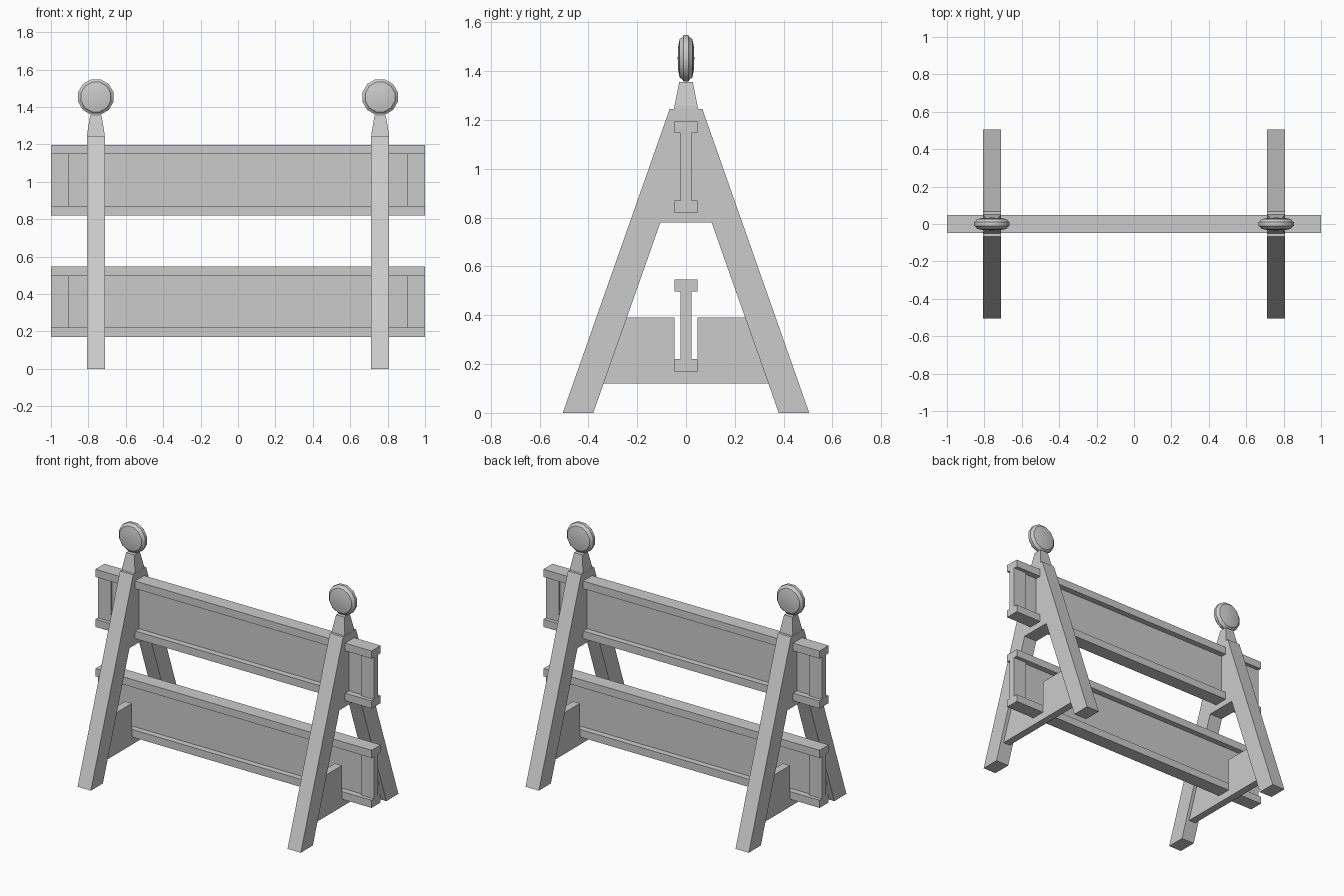
import bpy, bmesh
from math import radians, pi, cos, sin

cube = bpy.data.objects.get("Cube")
if cube:
    bpy.data.objects.remove(cube)

GREY = (0.6, 0.6, 0.6, 1)
grey = bpy.data.materials.new("plain grey")
grey.use_nodes = True
grey.diffuse_color = GREY
grey.node_tree.nodes["Principled BSDF"].inputs["Base Color"].default_value = GREY


def finish(name, bm):
    bmesh.ops.recalc_face_normals(bm, faces=bm.faces)
    mesh = bpy.data.meshes.new(name)
    bm.to_mesh(mesh)
    bm.free()
    mesh.materials.append(grey)
    ob = bpy.data.objects.new(name, mesh)
    bpy.context.collection.objects.link(ob)
    return ob


def extrude_x(name, half, x0, x1):
    """Extrude a y-z outline, given as its +y half, along x."""
    outline = half + [(-y, z) for y, z in reversed(half)]
    bm = bmesh.new()
    face = bm.faces.new([bm.verts.new((x0, y, z)) for y, z in outline])
    ext = bmesh.ops.extrude_face_region(bm, geom=[face])["geom"]
    moved = [v for v in ext if isinstance(v, bmesh.types.BMVert)]
    bmesh.ops.translate(bm, verts=moved, vec=(x1 - x0, 0, 0))
    return finish(name, bm)


def box(name, x0, x1, y, z0, z1):
    return extrude_x(name, [(y, z0), (y, z1)], x0, x1)


# Horizontal boards: two flanges, a thin web and thicker end blocks
def board(level, z0, z1):
    rim = 0.05
    box(level + "_bottom_flange", -1, 1, 0.047, z0, z0 + rim)
    box(level + "_top_flange", -1, 1, 0.047, z1 - rim, z1)
    box(level + "_web", -0.905, 0.905, 0.008, z0 + rim, z1 - rim)
    for side, s in (("left", 1), ("right", -1)):
        box(f"{level}_{side}_end_block", s * 0.905, s, 0.022, z0 + rim, z1 - rim)


board("upper_board", 0.82, 1.197)
board("lower_board", 0.17, 0.547)


# Square neck that tapers up to the lamp
def neck(name, x):
    bm = bmesh.new()
    rings = []
    for z, wx, wy in ((1.245, 0.047, 0.05), (1.26, 0.046, 0.047), (1.355, 0.03, 0.028)):
        rings.append([bm.verts.new((x + i * wx, j * wy, z))
                      for i, j in ((-1, -1), (1, -1), (1, 1), (-1, 1))])
    for low, high in zip(rings, rings[1:]):
        for k in range(4):
            n = (k + 1) % 4
            bm.faces.new((low[k], low[n], high[n], high[k]))
    bm.faces.new(rings[0])
    bm.faces.new(rings[-1])
    finish(name, bm)


# Round lamp, a domed disc on both faces
def lamp(name, x, z, sides=12):
    half = [(0.098, 0.01), (0.09, 0.014), (0.082, 0.026), (0.05, 0.032)]
    profile = [(r, -y) for r, y in reversed(half)] + half
    bm = bmesh.new()
    rings = [[bm.verts.new((x + r * cos(a), y, z + r * sin(a)))
              for a in (2 * pi * (k + 0.5) / sides for k in range(sides))]
             for r, y in profile]
    for a, b in zip(rings, rings[1:]):
        for k in range(sides):
            n = (k + 1) % sides
            bm.faces.new((a[k], a[n], b[n], b[k]))
    for ring, y in ((rings[0], -0.034), (rings[-1], 0.034)):
        centre = bm.verts.new((x, y, z))
        for k in range(sides):
            bm.faces.new((ring[k], ring[(k + 1) % sides], centre))
    ob = finish(name, bm)
    bpy.ops.object.select_all(action="DESELECT")
    ob.select_set(True)
    bpy.context.view_layer.objects.active = ob
    bpy.ops.object.shade_smooth_by_angle(angle=radians(35))


# A-frame stands with a notched cross brace
for side, x in (("left", 0.76), ("right", -0.76)):
    frame = [(0.105, 0.78), (0.38, 0), (0.505, 0), (0.067, 1.245)]
    extrude_x(side + "_a_frame", frame, x - 0.048, x + 0.048)
    brace = [(0.338, 0.12), (0.243, 0.39), (0.047, 0.39), (0.047, 0.17)]
    extrude_x(side + "_cross_brace", brace, x - 0.025, x + 0.025)
    neck(side + "_neck", x)
    lamp(side + "_lamp", x, 1.453)
